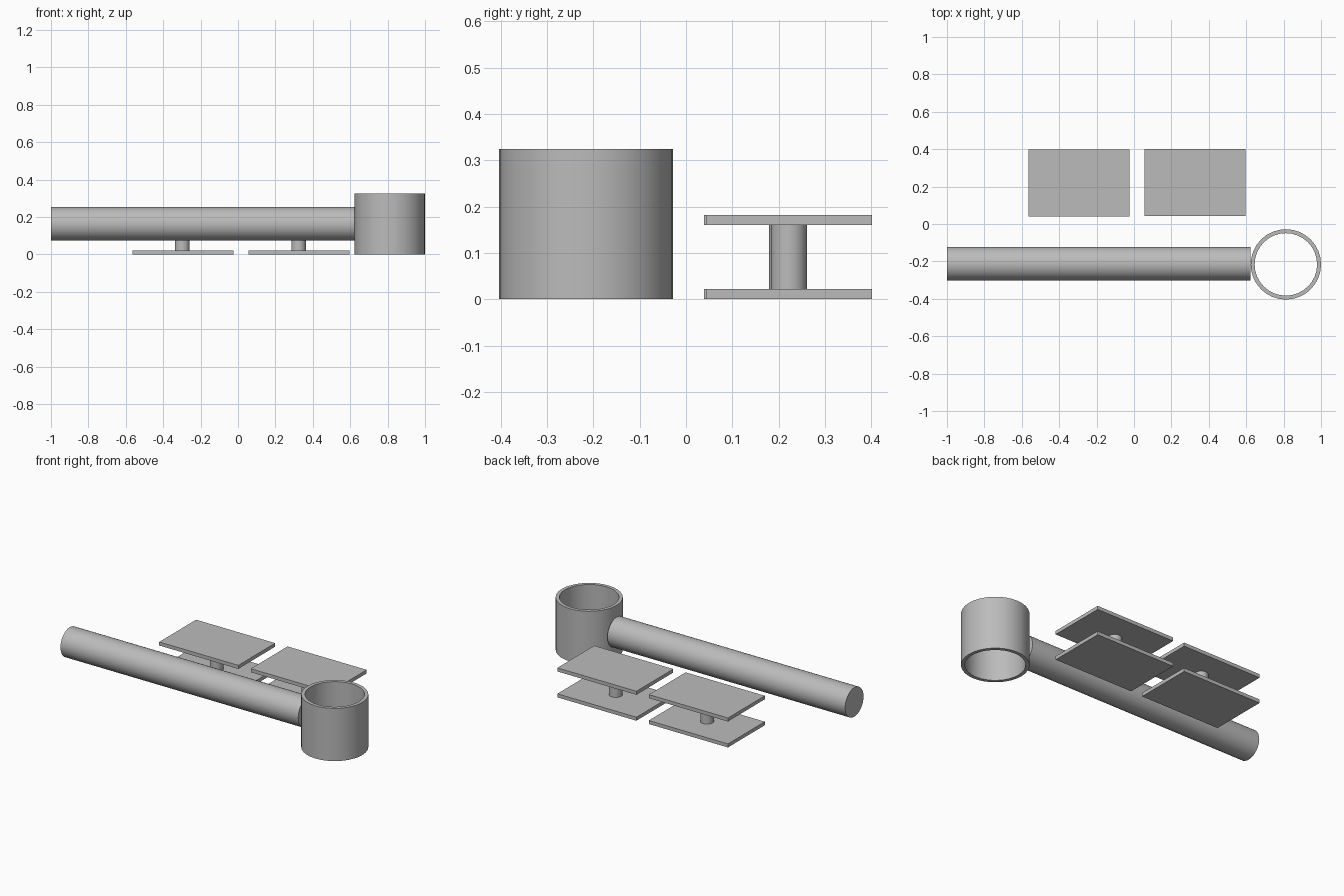
import bpy
import bmesh
import math
from mathutils import Matrix

cube = bpy.data.objects.get("Cube")
if cube:
    bpy.data.objects.remove(cube, do_unlink=True)

grey = bpy.data.materials.new("plain_grey")
grey.use_nodes = True
colour = (0.5, 0.5, 0.5, 1)
grey.diffuse_color = colour
grey.node_tree.nodes["Principled BSDF"].inputs["Base Color"].default_value = colour


def finish(name, bm, location, smooth=True):
    """Turn a bmesh into a named, coloured object."""
    bmesh.ops.recalc_face_normals(bm, faces=bm.faces)
    mesh = bpy.data.meshes.new(name)
    bm.to_mesh(mesh)
    bm.free()
    mesh.materials.append(grey)
    obj = bpy.data.objects.new(name, mesh)
    bpy.context.collection.objects.link(obj)
    obj.location = location
    if smooth:
        bpy.ops.object.select_all(action="DESELECT")
        obj.select_set(True)
        bpy.context.view_layer.objects.active = obj
        bpy.ops.object.shade_smooth_by_angle(angle=math.radians(35))
    return obj


def cylinder(name, radius, length, location, axis="Z"):
    bm = bmesh.new()
    turn = Matrix.Rotation(math.pi / 2, 4, "Y") if axis == "X" else Matrix()
    bmesh.ops.create_cone(bm, cap_ends=True, segments=32, radius1=radius,
                          radius2=radius, depth=length, matrix=turn)
    return finish(name, bm, location)


def box(name, size, location):
    bm = bmesh.new()
    bmesh.ops.create_cube(bm, size=1, matrix=Matrix.Diagonal((*size, 1)))
    return finish(name, bm, location, smooth=False)


def tube(name, outer, inner, height, location):
    """Spin a rectangular wall profile into an open ring."""
    bm = bmesh.new()
    h = height / 2
    corners = [(inner, -h), (outer, -h), (outer, h), (inner, h)]
    verts = [bm.verts.new((r, 0, z)) for r, z in corners]
    edges = [bm.edges.new((verts[i], verts[i - 1])) for i in range(4)]
    bmesh.ops.spin(bm, geom=verts + edges, cent=(0, 0, 0), axis=(0, 0, 1),
                   angle=math.tau, steps=32, use_merge=True)
    bmesh.ops.remove_doubles(bm, verts=bm.verts, dist=0.0001)
    return finish(name, bm, location)


# Long handle with an open ring at its left end
cylinder("handle_rod", 0.09, 1.623, (-0.1885, -0.213, 0.163), "X")
tube("open_ring", 0.188, 0.167, 0.325, (0.812, -0.216, 0.1625))

# Two spools, each a pair of plates joined by a post
plate_size = (0.54, 0.359, 0.022)
for side, x, y in (("right", -0.295, 0.2185), ("left", 0.327, 0.2225)):
    box(side + "_lower_plate", plate_size, (x, y, 0.011))
    box(side + "_upper_plate", plate_size, (x, y, 0.171))
    cylinder(side + "_post", 0.039, 0.138, (x - 0.003, y, 0.091))
